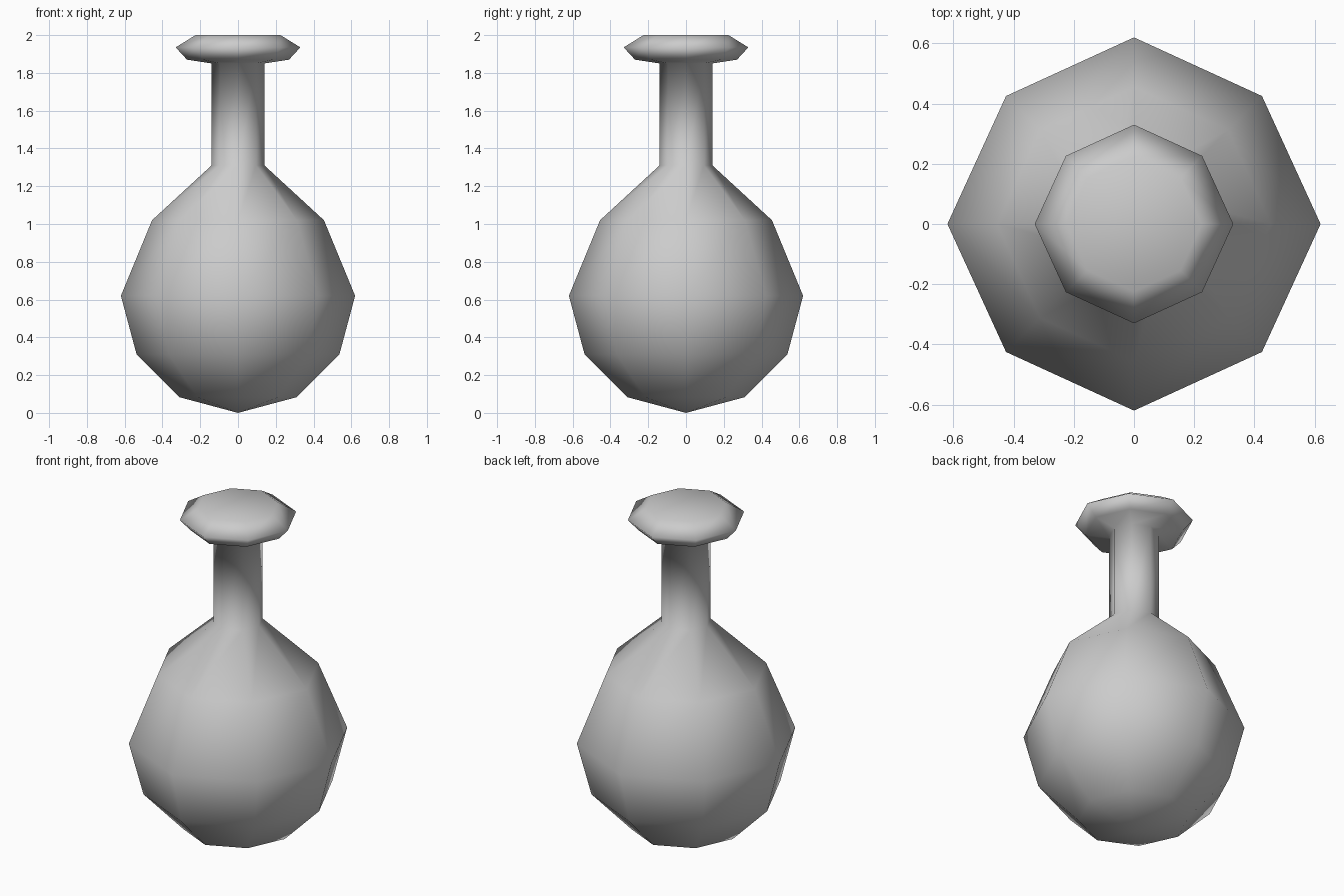
import bpy
import bmesh
from math import cos, sin, pi

cube = bpy.data.objects.get("Cube")
if cube:
    bpy.data.objects.remove(cube, do_unlink=True)

# Plain grey material
grey = bpy.data.materials.new("plain_grey")
grey.use_nodes = True
colour = (0.6, 0.6, 0.6, 1)
grey.diffuse_color = colour
grey.node_tree.nodes["Principled BSDF"].inputs["Base Color"].default_value = colour

SIDES = 8
DIAGONAL = 0.97  # the diagonal corners sit slightly further in
R = 0.62

# Lower bowl follows a sphere, then shoulder, neck and wide cap
profile = [(R * cos(a), R - R * sin(a)) for a in (pi / 3, pi / 6, 0)]
profile += [(0.455, 1.02), (0.14, 1.31), (0.14, 1.85),
            (0.27, 1.87), (0.33, 1.935), (0.225, 2.0)]


def ring(bm, radius, z):
    verts = []
    for i in range(SIDES):
        r = radius * (DIAGONAL if i % 2 else 1)
        a = 2 * pi * i / SIDES
        verts.append(bm.verts.new((r * cos(a), r * sin(a), z)))
    return verts


# Flask body: stacked rings, closed by a point below and a flat lid above
bm = bmesh.new()
rings = [ring(bm, r, z) for r, z in profile]
tip = bm.verts.new((0, 0, 0))
for i in range(SIDES):
    j = (i + 1) % SIDES
    bm.faces.new((tip, rings[0][j], rings[0][i]))
    for low, high in zip(rings, rings[1:]):
        bm.faces.new((low[i], low[j], high[j], high[i]))
bm.faces.new(rings[-1])
for face in bm.faces:
    face.smooth = True
bmesh.ops.recalc_face_normals(bm, faces=bm.faces)

mesh = bpy.data.meshes.new("flask")
bm.to_mesh(mesh)
bm.free()
mesh.materials.append(grey)
flask = bpy.data.objects.new("flask", mesh)
bpy.context.collection.objects.link(flask)
